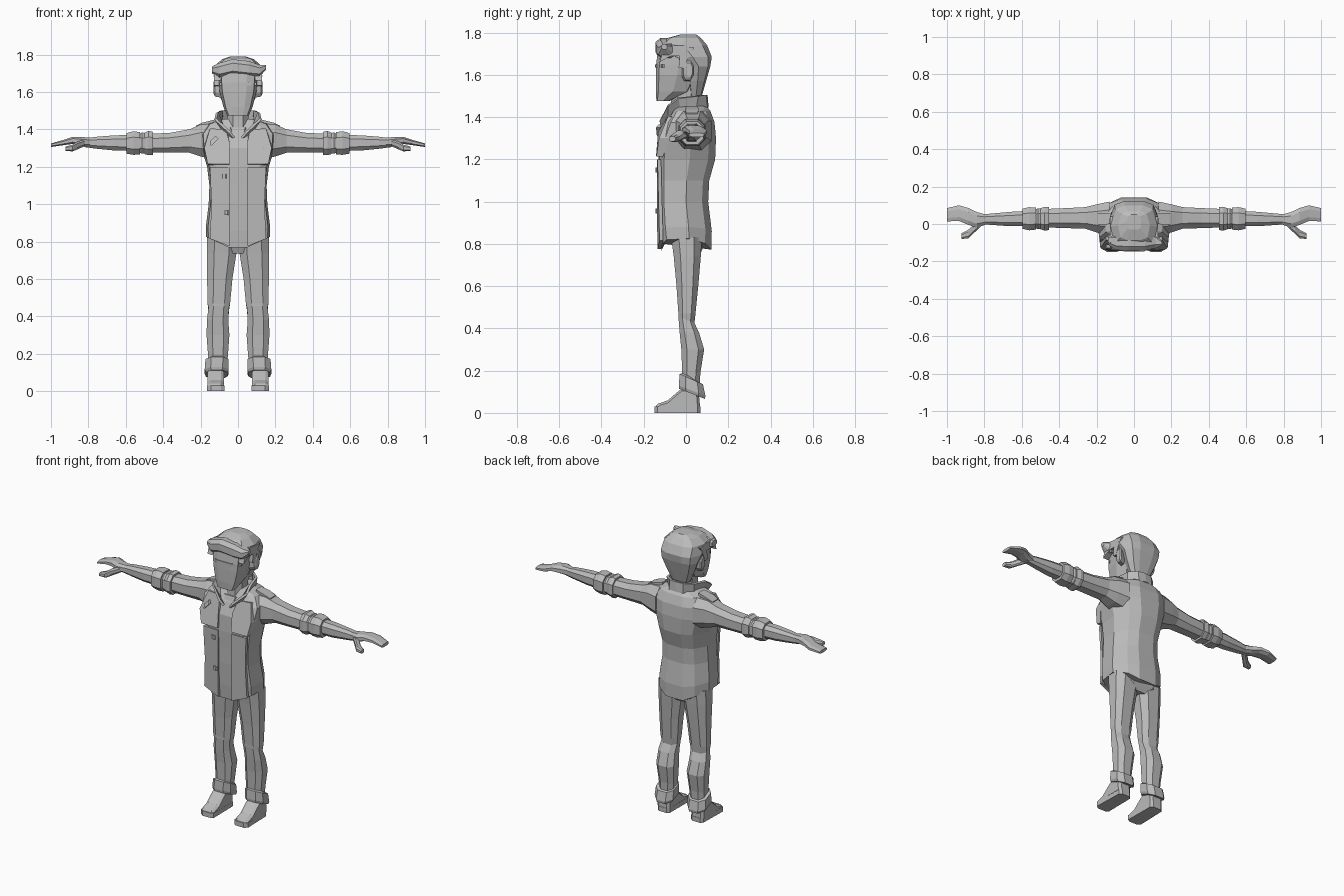
import bpy, bmesh
from mathutils import Vector

GREY = bpy.data.materials.new("plain grey")
GREY.diffuse_color = (0.5, 0.5, 0.5, 1)

OCT = [(-.5, -1), (.5, -1), (1, -.5), (1, .5), (.5, 1), (-.5, 1), (-1, .5), (-1, -.5)]
BOX = [(-1, -1), (1, -1), (1, 1), (-1, 1)]


def both(half):
    """Full outline from its right half, ordered front to back."""
    return half + [(-x, y) for x, y in reversed(half)]


COAT = both([(.3, -1), (.7, -.97), (.93, -.8), (1, .1), (.72, .75), (.35, 1)])
SKULL = both([(.45, -1), (.85, -.85), (1, 0), (.8, .8), (.4, 1)])


def finish(name, bm, mirror=False):
    bmesh.ops.recalc_face_normals(bm, faces=bm.faces)
    me = bpy.data.meshes.new(name)
    bm.to_mesh(me)
    bm.free()
    me.materials.append(GREY)
    ob = bpy.data.objects.new(name, me)
    bpy.context.collection.objects.link(ob)
    if mirror:
        ob.modifiers.new("mirror", 'MIRROR')
    return ob


def loft(name, rings, mirror=False):
    """Skin over a list of point rings, capped at both ends."""
    bm = bmesh.new()
    vs = [[bm.verts.new(p) for p in r] for r in rings]
    n = len(vs[0])
    for a, b in zip(vs, vs[1:]):
        for i in range(n):
            bm.faces.new((a[i], a[(i + 1) % n], b[(i + 1) % n], b[i]))
    bm.faces.new(vs[0])
    bm.faces.new(vs[-1])
    return finish(name, bm, mirror)


def up(z, x0, x1, y0, y1, sec=OCT, tilt=0.0, drop=0.0):
    """Ring across z; tilt lowers the back, drop lowers the middle."""
    cx, hx, cy, hy = (x0 + x1) / 2, (x1 - x0) / 2, (y0 + y1) / 2, (y1 - y0) / 2
    return [(cx + u * hx, cy + v * hy, z - tilt * v - drop * (1 - abs(u))) for u, v in sec]


def along(x, y0, y1, z0, z1, sec=OCT):
    """Ring across x."""
    return [(x, (y0 + y1) / 2 + u * (y1 - y0) / 2, (z0 + z1) / 2 + v * (z1 - z0) / 2)
            for u, v in sec]


def plate(name, pts, offset, mirror=False):
    """Flat polygon thickened by an offset vector."""
    return loft(name, [pts, [Vector(p) + Vector(offset) for p in pts]], mirror)


# jacket body
loft("jacket", [
    up(.825, -.17, .17, -.115, .12, COAT, drop=.08),
    up(.88, -.172, .172, -.122, .122, COAT, drop=.03),
    up(1.0, -.157, .157, -.128, .105, COAT),
    up(1.1, -.153, .153, -.128, .11, COAT),
    up(1.2, -.165, .165, -.13, .138, COAT),
    up(1.3, -.195, .195, -.125, .142, COAT),
    up(1.375, -.2, .2, -.095, .135, COAT),
    up(1.43, -.16, .16, -.06, .115, COAT),
    up(1.455, -.085, .085, -.045, .095, COAT)])

# jacket front panels and chest flaps
for s, edge in ((-1, .045), (1, .05)):
    side = "left" if s > 0 else "right"
    plate(side + "_front_panel", [
        (s * edge, -.118, .775), (s * .15, -.108, .815), (s * .142, -.113, 1.0),
        (s * .15, -.118, 1.2), (s * edge, -.121, 1.2), (s * edge, -.121, 1.0)], (0, -.017, 0))
    loft(side + "_chest_flap", [
        [(s * x, y, z) for x, y, z in
         ((edge, -.12, 1.21), (.16, -.11, 1.21), (.185, -.08, 1.3), (.15, -.055, 1.4),
          (.06, -.07, 1.395), (edge, -.105, 1.33))],
        [(s * x, y, z) for x, y, z in
         ((edge, -.142, 1.215), (.162, -.14, 1.215), (.18, -.128, 1.3), (.15, -.085, 1.405),
          (.065, -.09, 1.4), (edge, -.132, 1.33))]])

# buttons along the opening and a chest tab
for i, (x, z) in enumerate(((-.075, 1.15), (-.062, .955))):
    loft(f"button_{i + 1}", [up(z - .012, x - .014, x + .014, -.145, -.125),
                             up(z + .012, x - .014, x + .014, -.145, -.125)])
plate("chest_tab", [(-.145, -.118, 1.31), (-.105, -.122, 1.35),
                    (-.12, -.11, 1.365), (-.15, -.108, 1.335)], (0, -.02, 0))

# shirt neckline and neck
loft("shirt", [up(1.3, -.06, .06, -.11, .04), up(1.37, -.06, .06, -.095, .06),
               up(1.41, -.075, .075, -.08, .075)])
loft("neck", [up(1.36, -.055, .055, -.075, .06), up(1.45, -.055, .055, -.07, .05),
              up(1.57, -.06, .06, -.07, .06)])

# standing collar, half of an open band
bm = bmesh.new()
path = [((.02, -.115, 1.355), (.045, -.122, 1.385)),
        ((.07, -.085, 1.385), (.12, -.085, 1.455)),
        ((.085, -.03, 1.42), (.112, -.035, 1.49)),
        ((.085, .045, 1.44), (.09, .055, 1.5)),
        ((.045, .095, 1.445), (.045, .09, 1.505)),
        ((0, .1, 1.445), (0, .095, 1.505))]
vs = [[bm.verts.new(p) for p in pair] for pair in path]
for a, b in zip(vs, vs[1:]):
    bm.faces.new((a[0], b[0], b[1], a[1]))
collar = finish("collar", bm, True)
sol = collar.modifiers.new("thickness", 'SOLIDIFY')
sol.thickness, sol.offset = .014, 0

# shoulder straps
loft("shoulder_strap", [along(.125, 0, .055, 1.43, 1.452, BOX),
                        along(.19, -.005, .06, 1.415, 1.436, BOX),
                        along(.225, 0, .055, 1.4, 1.42, BOX)], True)

# sleeves
loft("sleeve", [along(.13, -.06, .12, 1.24, 1.43), along(.2, -.045, .105, 1.255, 1.425),
                along(.26, -.025, .09, 1.275, 1.4), along(.36, -.022, .085, 1.275, 1.382),
                along(.48, -.018, .08, 1.275, 1.375)], True)

# rolled sleeve bands
for i, (x0, x1, g) in enumerate(((.455, .5, .012), (.495, .53, .004), (.525, .595, .01))):
    loft(f"sleeve_roll_{i + 1}", [
        along(x0, -.02 - g, .078 + g, 1.275 - g, 1.375 + g),
        along((x0 + x1) / 2, -.024 - g, .08 + g, 1.274 - g, 1.38 + g),
        along(x1, -.016 - g, .072 + g, 1.28 - g, 1.37 + g)], True)

# forearms, hands and thumbs
loft("forearm", [along(.57, -.012, .07, 1.285, 1.37), along(.66, -.012, .065, 1.287, 1.368),
                 along(.76, -.005, .056, 1.297, 1.36), along(.82, .0, .05, 1.305, 1.352)], True)
loft("hand", [along(.79, -.002, .05, 1.305, 1.355), along(.84, -.02, .064, 1.31, 1.36),
              along(.885, -.005, .085, 1.322, 1.36), along(.935, .016, .1, 1.315, 1.343),
              along(1.0, .014, .085, 1.306, 1.325)], True)
loft("thumb", [along(.82, -.015, .03, 1.31, 1.345), along(.86, -.052, -.008, 1.292, 1.335),
               along(.885, -.077, -.03, 1.282, 1.318),
               along(.922, -.08, -.05, 1.285, 1.308)], True)

# hips and trouser legs
loft("hips", [up(.735, -.06, .06, -.04, .06), up(.78, -.15, .15, -.06, .08),
              up(.86, -.15, .15, -.08, .09)])
loft("trouser_leg", [
    up(.12, .062, .155, -.015, .065), up(.19, .054, .16, -.018, .068),
    up(.3, .046, .168, -.022, .086), up(.38, .052, .166, -.03, .062),
    up(.44, .048, .158, -.036, .04, tilt=.015), up(.47, .042, .163, -.036, .045),
    up(.6, .03, .165, -.045, .058), up(.74, .008, .167, -.058, .07),
    up(.83, .004, .165, -.07, .075)], True)
loft("trouser_cuff", [
    up(.09, .056, .172, -.032, .09, tilt=.024), up(.105, .05, .178, -.034, .092, tilt=.024),
    up(.16, .05, .174, -.03, .08, tilt=.024), up(.165, .065, .16, -.01, .065, tilt=.024)], True)

# shoes
plate("shoe_sole", [(.073, -.14, 0), (.09, -.15, 0), (.145, -.15, 0), (.165, -.135, 0),
                    (.16, .055, 0), (.145, .068, 0), (.09, .068, 0), (.075, .055, 0)],
      (0, 0, .03), True)
loft("shoe_upper", [
    along(x, 0, 1, 0, 1, [(2 * y - 1, 2 * z - 1) for y, z in (
        (-.145 + g, .028), (.066 - g, .028), (.064 - g, .07), (.045, .12 - g), (-.02, .115 - g),
        (-.045, .095 - g), (-.085, .06 - g), (-.135 + g, .042 - g / 2))])
    for x, g in ((.075, .012), (.09, 0), (.147, 0), (.163, .012))], True)

# head
loft("head", [up(1.475, -.058, .058, -.14, -.08, SKULL),
              up(1.52, -.078, .078, -.143, .02, SKULL),
              up(1.6, -.098, .098, -.143, .06, SKULL),
              up(1.645, -.102, .102, -.142, .07, SKULL),
              up(1.7, -.105, .105, -.135, .075, SKULL)])
plate("brow", [(-.1, -.1, 1.635), (-.055, -.138, 1.635), (.055, -.138, 1.635), (.1, -.1, 1.635),
               (.1, -.1, 1.65), (.055, -.138, 1.65), (-.055, -.138, 1.65), (-.1, -.1, 1.65)],
      (0, -.008, 0))
loft("ear", [along(.09, -.02, .025, 1.57, 1.655), along(.122, -.012, .035, 1.575, 1.665),
             along(.13, .0, .03, 1.59, 1.655)], True)

# hair cap, side locks and swept fringe
loft("hair", [up(1.5, -.06, .06, .02, .075, SKULL), up(1.57, -.095, .095, .015, .095, SKULL),
              up(1.64, -.122, .122, .005, .115, SKULL), up(1.685, -.13, .13, -.06, .122, SKULL),
              up(1.74, -.125, .125, -.125, .1, SKULL), up(1.775, -.085, .085, -.085, .07, SKULL),
              up(1.79, -.04, .04, -.03, .05, SKULL)])
loft("side_lock", [along(x, 0, 1, 0, 1, [(2 * y - 1, 2 * z - 1) for y, z in (
    (-.125, 1.66), (-.07, 1.69), (-.03, 1.69), (-.035, 1.635), (-.01, 1.63), (.01, 1.68),
    (.04, 1.73), (-.1, 1.745))]) for x in (.09, .127)], True)
loft("fringe", [along(-.14, -.11, -.06, 1.7, 1.735), along(-.1, -.138, -.05, 1.675, 1.755),
                along(-.03, -.145, -.05, 1.69, 1.775), along(.06, -.142, -.05, 1.68, 1.765),
                along(.115, -.13, -.05, 1.68, 1.745), along(.15, -.115, -.09, 1.72, 1.745)])
